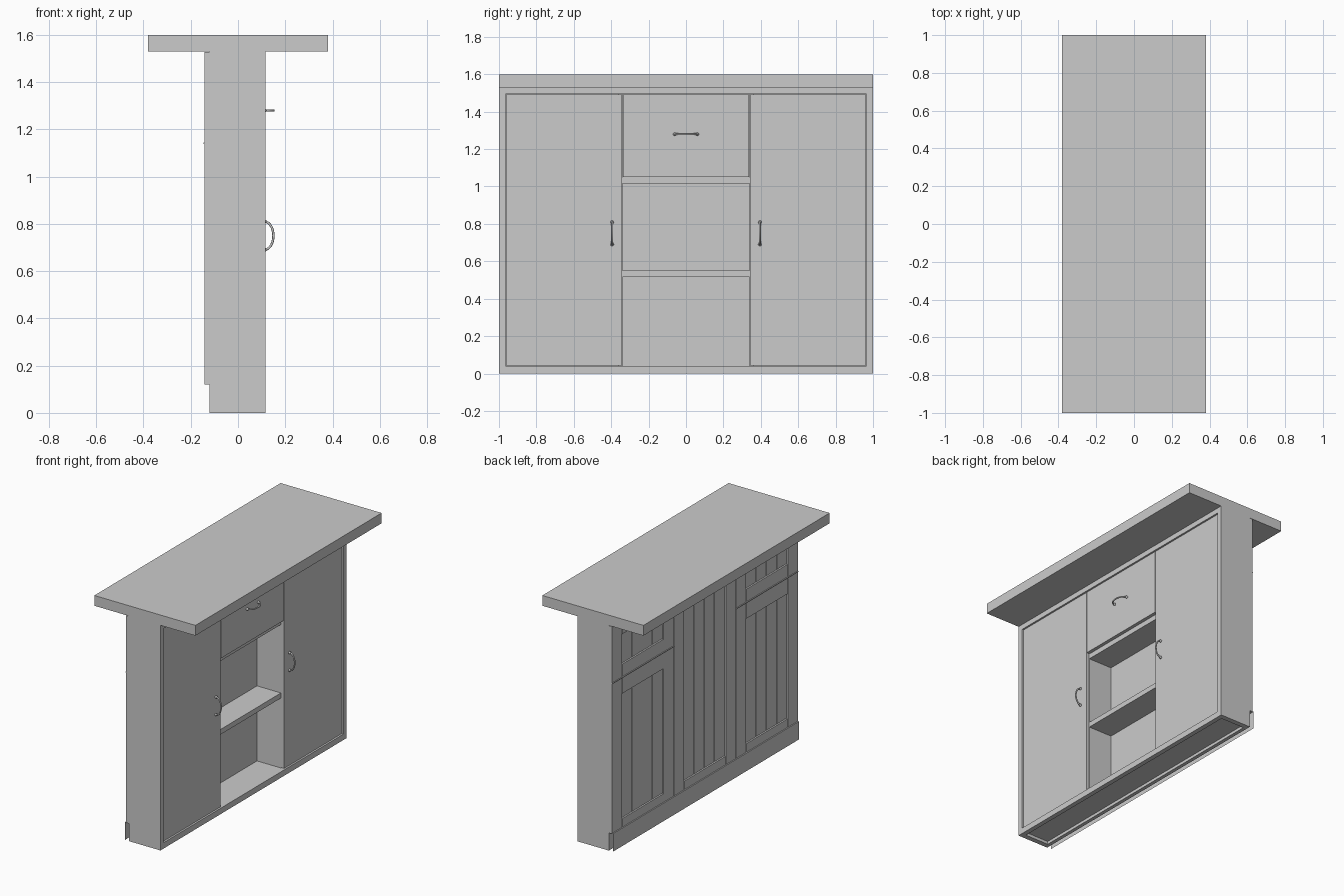
import bpy
import bmesh
import math
from mathutils import Vector

cube = bpy.data.objects.get("Cube")
if cube:
    bpy.data.objects.remove(cube, do_unlink=True)

grey = bpy.data.materials.new("light_grey")
grey.use_nodes = True
grey.diffuse_color = (0.6, 0.6, 0.6, 1)
grey.node_tree.nodes["Principled BSDF"].inputs["Base Color"].default_value = (0.6, 0.6, 0.6, 1)


def add_object(name, bm):
    mesh = bpy.data.meshes.new(name)
    bm.to_mesh(mesh)
    bm.free()
    mesh.materials.append(grey)
    obj = bpy.data.objects.new(name, mesh)
    bpy.context.collection.objects.link(obj)
    return obj


def box(name, x, y, z):
    """Box from (low, high) ranges on each axis."""
    bm = bmesh.new()
    bmesh.ops.create_cube(bm, size=1)
    for v in bm.verts:
        v.co = [r[0] if c < 0 else r[1] for c, r in zip(v.co, (x, y, z))]
    return add_object(name, bm)


FACE = 0.117      # edge of the carcass on the door side
DOOR = 0.108      # door fronts, slightly recessed
INNER = 0.085     # front of shelves and dividers
BACK = -0.12      # outer face of the back board
PLANK = -0.142    # face of the planking
HALF = 0.34       # half width of the open bay
INSIDE = 0.965    # inner face of the end panels

# Worktop and carcass
box("worktop", (-0.38, 0.38), (-1, 1), (1.53, 1.6))
box("back_board", (BACK, -0.095), (-INSIDE, INSIDE), (0, 1.53))
box("top_rail", (-0.095, FACE), (-INSIDE, INSIDE), (1.495, 1.53))
box("bottom_rail", (INNER, FACE), (-INSIDE, INSIDE), (0, 0.04))
box("floor_board", (-0.095, INNER), (-INSIDE, INSIDE), (0.02, 0.04))

# End panels, dividers and doors on both sides
for side, label in ((-1, "right"), (1, "left")):
    def span(a, b):
        return sorted((side * a, side * b))
    box(label + "_end_panel", (BACK, FACE), span(INSIDE, 1), (0, 1.53))
    box(label + "_divider", (-0.095, INNER), span(HALF, 0.36), (0.04, 1.495))
    box(label + "_door", (INNER, DOOR), span(HALF + 0.001, INSIDE - 0.003), (0.043, 1.492))

# Centre bay
box("drawer_front", (INNER, DOOR), (-HALF + 0.003, HALF - 0.003), (1.05, 1.492))
box("drawer_rail", (-0.095, INNER), (-HALF, HALF), (1.015, 1.05))
box("middle_shelf", (-0.095, INNER), (-HALF, HALF), (0.515, 0.55))


# Curved pull handles with rounded feet
def handle(name, centre, along):
    curve = bpy.data.curves.new(name, "CURVE")
    curve.dimensions = "3D"
    curve.bevel_depth = 0.005
    curve.bevel_resolution = 2
    curve.use_fill_caps = True
    spline = curve.splines.new("POLY")
    steps = 14
    spline.points.add(steps)
    along = Vector(along)
    for i, point in enumerate(spline.points):
        a = math.pi * i / steps
        p = Vector(centre) + along * (0.06 * math.cos(a)) + Vector((0.038 * math.sin(a), 0, 0))
        point.co = (*p, 1)
    temp = bpy.data.objects.new(name + "_path", curve)
    bpy.context.collection.objects.link(temp)
    bpy.context.view_layer.update()
    mesh = bpy.data.meshes.new_from_object(temp.evaluated_get(bpy.context.evaluated_depsgraph_get()))
    bpy.data.objects.remove(temp, do_unlink=True)
    bm = bmesh.new()
    bm.from_mesh(mesh)
    bpy.data.meshes.remove(mesh)
    for end in (-1, 1):
        foot = bmesh.ops.create_uvsphere(bm, u_segments=12, v_segments=8, radius=0.009)
        bmesh.ops.translate(bm, verts=foot["verts"], vec=Vector(centre) + along * (end * 0.06))
    for f in bm.faces:
        f.smooth = True
        f.material_index = 0
    add_object(name, bm)


handle("right_door_handle", (DOOR + 0.004, -0.395, 0.75), (0, 0, 1))
handle("left_door_handle", (DOOR + 0.004, 0.395, 0.75), (0, 0, 1))
handle("drawer_handle", (DOOR + 0.004, 0, 1.28), (0, 1, 0))

# Planked back: three panels, each a stile, four planks and a stile
WIDTH = 2 / 18
GAP = 0.0025


def plank(name, index, count, z, face):
    y0 = -1 + index * WIDTH
    y1 = y0 + count * WIDTH
    low = y0 if index == 0 else y0 + GAP
    high = y1 if index + count == 18 else y1 - GAP
    box(name, (face, BACK), (low, high), z)


for panel in range(3):
    first = panel * 6
    outer = panel != 1
    name = ("right", "centre", "left")[panel]
    for i in (0, 5):
        plank(f"{name}_stile_{i}", first + i, 1, (0.12, 1.528), PLANK)
    plank(name + "_bottom_rail", first + 1, 4, (0.12, 0.18), PLANK)
    for i in range(1, 5):
        top = 1.03 if outer else 1.528
        plank(f"{name}_plank_{i}", first + i, 1, (0.184, top), PLANK + 0.006)
        if outer:
            plank(f"{name}_short_plank_{i}", first + i, 1, (1.234, 1.43), PLANK + 0.006)
    if outer:
        plank(name + "_lower_rail", first + 1, 4, (1.03, 1.14), PLANK)
        plank(name + "_upper_rail", first + 1, 4, (1.145, 1.23), PLANK)
        plank(name + "_head_rail", first + 1, 4, (1.434, 1.528), PLANK)
        plank(name + "_cross_strip", first, 6, (1.138, 1.144), -0.147)

# Skirting: open-ended strip along the planked side
bm = bmesh.new()
rows = [[bm.verts.new((x, y, z)) for y in (-1, 1)]
        for x, z in ((BACK, 0.122), (-0.15, 0.122), (-0.15, 0))]
for a, b in zip(rows, rows[1:]):
    bm.faces.new((a[0], a[1], b[1], b[0]))
bmesh.ops.recalc_face_normals(bm, faces=bm.faces)
if bm.faces[:][0].normal.z < 0:
    bmesh.ops.reverse_faces(bm, faces=bm.faces)
add_object("skirting", bm)
